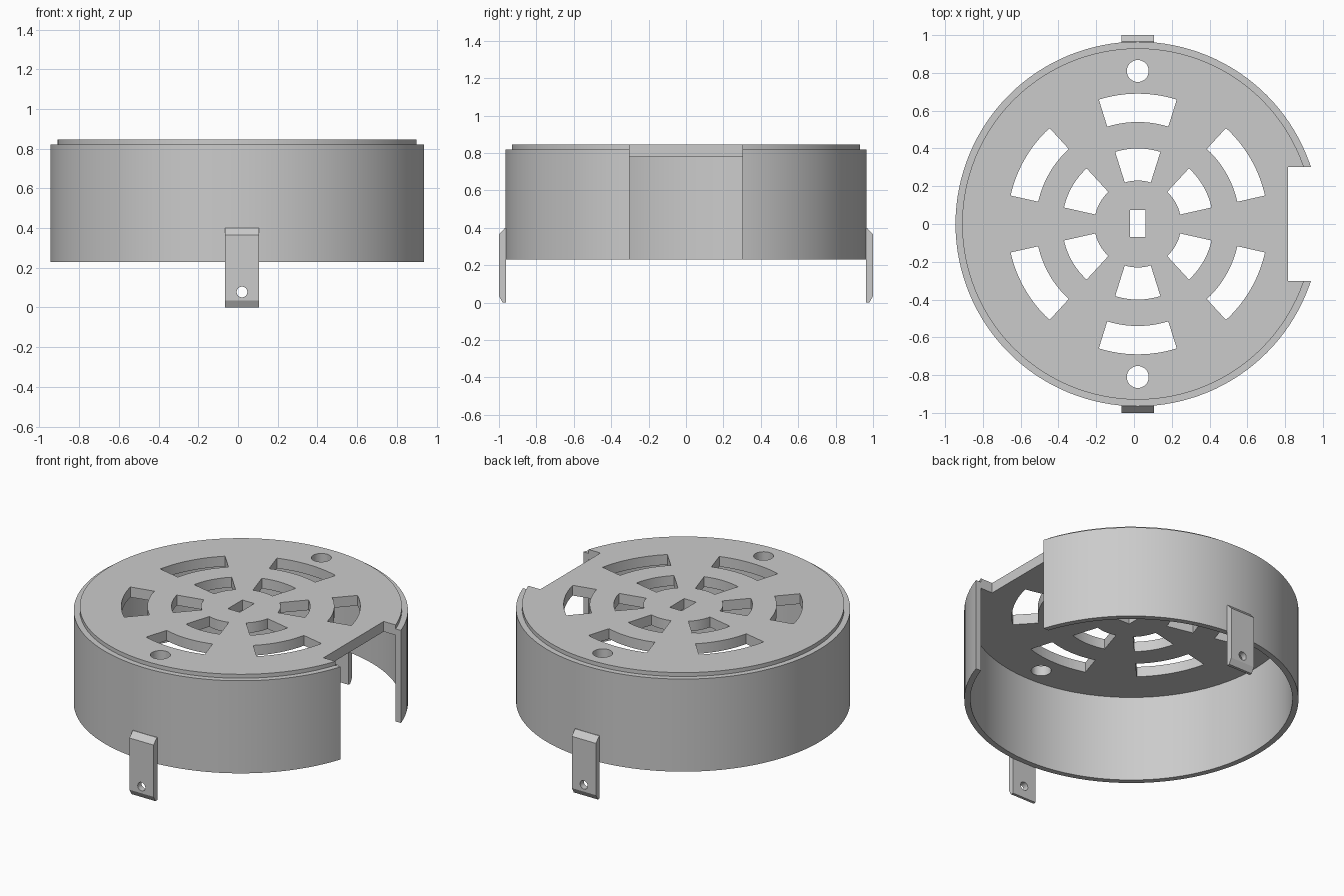
import bpy, bmesh, math
from mathutils import Matrix, Vector

old = bpy.data.objects.get("Cube")
if old:
    bpy.data.objects.remove(old, do_unlink=True)

CX = 0.02            # axis of the round housing
SEG = 128

grey = bpy.data.materials.new("light grey plastic")
grey.use_nodes = True
grey.diffuse_color = (0.6, 0.6, 0.6, 1)
grey.node_tree.nodes["Principled BSDF"].inputs["Base Color"].default_value = (0.6, 0.6, 0.6, 1)


def make_object(name, bm):
    bmesh.ops.recalc_face_normals(bm, faces=bm.faces)
    mesh = bpy.data.meshes.new(name)
    bm.to_mesh(mesh)
    bm.free()
    mesh.materials.append(grey)
    obj = bpy.data.objects.new(name, mesh)
    bpy.context.collection.objects.link(obj)
    return obj


def prism(bm, outline, offset):
    """Extrude a closed outline of 3D points along offset."""
    face = bm.faces.new([bm.verts.new(p) for p in outline])
    grown = bmesh.ops.extrude_face_region(bm, geom=[face])["geom"]
    verts = [v for v in grown if isinstance(v, bmesh.types.BMVert)]
    bmesh.ops.translate(bm, verts=verts, vec=offset)


def polar(r, angle, z):
    return (CX + r * math.cos(angle), r * math.sin(angle), z)


def rectangle(x0, x1, y0, y1, z):
    return [(x0, y0, z), (x1, y0, z), (x1, y1, z), (x0, y1, z)]


def cut(obj, bm):
    """Subtract the shapes in bm from obj and discard the cutter."""
    cutter = make_object("cutter", bm)
    cutter.hide_render = True
    mod = obj.modifiers.new("cut", 'BOOLEAN')
    mod.operation = 'DIFFERENCE'
    mod.solver = 'EXACT'
    mod.object = cutter
    bpy.context.view_layer.update()
    result = obj.evaluated_get(bpy.context.evaluated_depsgraph_get())
    obj.data = bpy.data.meshes.new_from_object(result)
    obj.modifiers.clear()
    bpy.data.objects.remove(cutter, do_unlink=True)


# Housing: a lathed cup, open below, with a stepped rim
profile = [(0, 0.78), (0.93, 0.78), (0.93, 0.23), (0.965, 0.23),
           (0.965, 0.82), (0.93, 0.82), (0.93, 0.845), (0, 0.845)]
bm = bmesh.new()
verts = [bm.verts.new((CX + r, 0, z)) for r, z in profile]
edges = [bm.edges.new(pair) for pair in zip(verts, verts[1:])]
bmesh.ops.spin(bm, geom=verts + edges, cent=(CX, 0, 0), axis=(0, 0, 1),
               angle=math.tau, steps=SEG)
bmesh.ops.remove_doubles(bm, verts=bm.verts, dist=0.0005)
housing = make_object("housing", bm)

# Openings in the top plate
LOW, UP = 0.7, Vector((0, 0, 0.3))
bm = bmesh.new()
half = math.radians(17.4)
for inner, outer in ((0.23, 0.4), (0.54, 0.69)):
    for k in range(6):
        mid = math.radians(30 + 60 * k)
        sweep = [mid - half + 2 * half * i / 12 for i in range(13)]
        prism(bm, [polar(outer, a, LOW) for a in sweep]
              + [polar(inner, a, LOW) for a in reversed(sweep)], UP)
for side in (-1, 1):
    prism(bm, [(CX + 0.058 * math.cos(math.tau * i / 32),
                side * 0.81 + 0.058 * math.sin(math.tau * i / 32), LOW)
               for i in range(32)], UP)
prism(bm, rectangle(CX - 0.042, CX + 0.042, -0.07, 0.075, LOW), UP)
cut(housing, bm)

# Side notch through plate and wall
bm = bmesh.new()
prism(bm, rectangle(0.815, 1.2, -0.303, 0.303, 0.1), Vector((0, 0, 1)))
cut(housing, bm)

# Mounting clips, front and back, each with a screw hole
clip_profile = [(0.962, 0.4), (0.967, 0.4), (1, 0.365), (1, 0.035),
                (0.98, 0), (0.962, 0)]
parts = [housing]
for name, side in (("front_clip", -1), ("back_clip", 1)):
    bm = bmesh.new()
    prism(bm, [(CX - 0.085, side * y, z) for y, z in clip_profile],
          Vector((0.17, 0, 0)))
    clip = make_object(name, bm)
    bm = bmesh.new()
    bmesh.ops.create_cone(bm, cap_ends=True, segments=24, radius1=0.027,
                          radius2=0.027, depth=0.2,
                          matrix=Matrix.Translation((CX, side * 0.98, 0.078))
                          @ Matrix.Rotation(math.pi / 2, 4, 'X'))
    cut(clip, bm)
    parts.append(clip)

# Smooth the round walls, keep edges crisp
bpy.ops.object.select_all(action='DESELECT')
for obj in parts:
    obj.select_set(True)
bpy.context.view_layer.objects.active = housing
bpy.ops.object.shade_smooth_by_angle(angle=math.radians(20))
